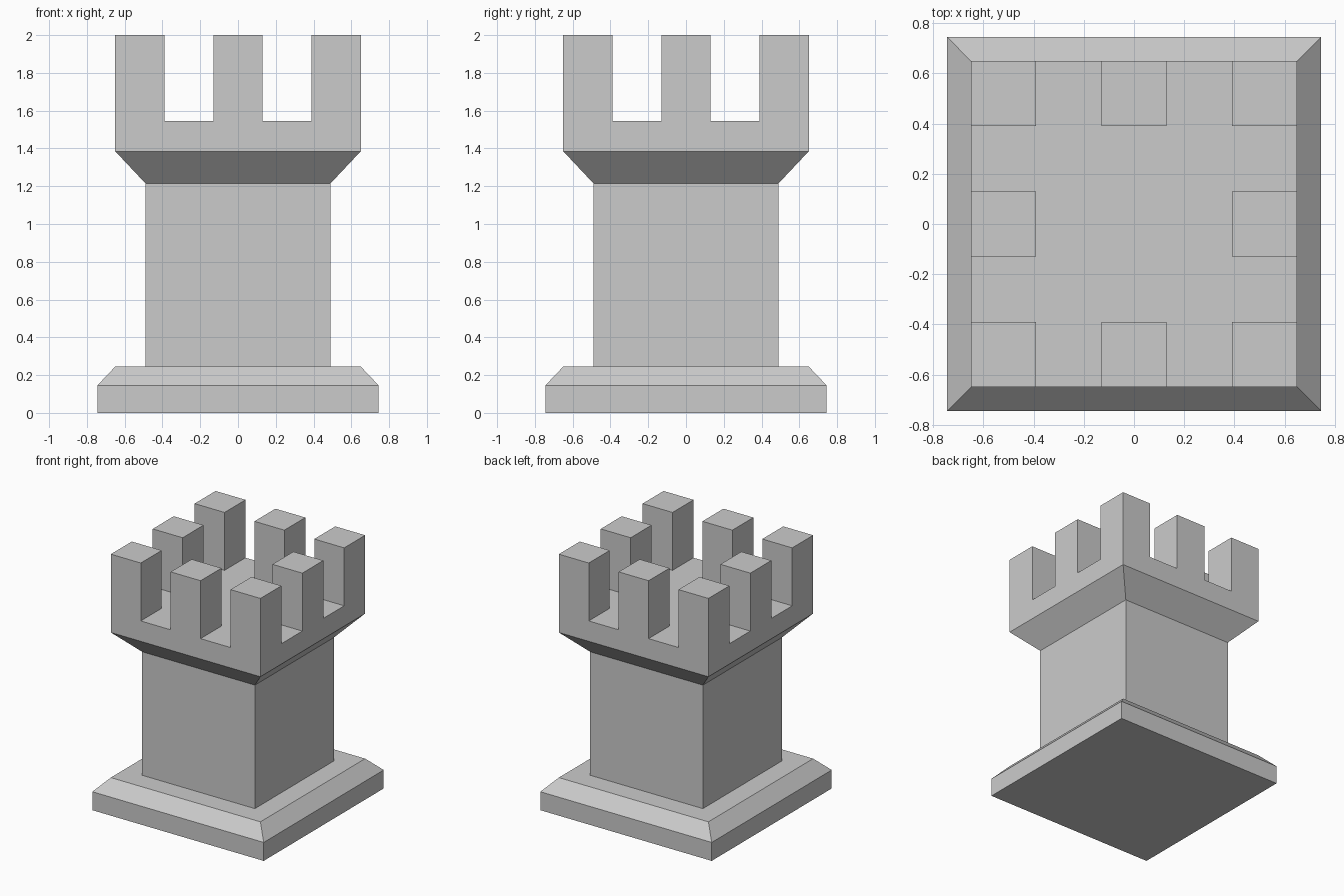
import bpy
import bmesh

if "Cube" in bpy.data.objects:
    bpy.data.objects.remove(bpy.data.objects["Cube"])

# Square cross-sections from bottom to top: (half width, height)
PROFILE = [(0.745, 0.0), (0.745, 0.145), (0.65, 0.245), (0.49, 0.245),
           (0.49, 1.215), (0.65, 1.385), (0.65, 1.545)]
CUTS = (-0.39, -0.13, 0.13, 0.39)   # merlon edges across the top
TOP = 2.0

bm = bmesh.new()

# Foot, shaft and flared collar: loft the square sections
rings = [[bm.verts.new((sx * h, sy * h, z))
          for sx, sy in ((-1, -1), (1, -1), (1, 1), (-1, 1))]
         for h, z in PROFILE]
for lower, upper in zip(rings, rings[1:]):
    for i in range(4):
        j = (i + 1) % 4
        bm.faces.new((lower[i], lower[j], upper[j], upper[i]))
bm.faces.new(rings[0][::-1])
bm.faces.new(rings[-1])


def platform_faces():
    z = PROFILE[-1][1]
    return [f for f in bm.faces if all(abs(v.co.z - z) < 1e-4 for v in f.verts)]


# Divide the platform into a 5 x 5 grid
for axis in (0, 1):
    normal = [0, 0, 0]
    normal[axis] = 1
    for c in CUTS:
        faces = platform_faces()
        edges = {e for f in faces for e in f.edges}
        verts = {v for f in faces for v in f.verts}
        bmesh.ops.bisect_plane(bm, geom=[*verts, *edges, *faces], dist=1e-5,
                               plane_co=[n * c for n in normal], plane_no=normal)


# Merlons: raise the corner and mid-side cells
def is_merlon(face):
    c = face.calc_center_median()
    cell = [round(v / 0.26) for v in c.xy]
    return all(i % 2 == 0 for i in cell) and any(cell)


result = bmesh.ops.extrude_face_region(
    bm, geom=[f for f in platform_faces() if is_merlon(f)])
for v in result["geom"]:
    if isinstance(v, bmesh.types.BMVert):
        v.co.z = TOP

# Rejoin the remaining floor into one flat face
bmesh.ops.dissolve_faces(bm, faces=platform_faces())
bmesh.ops.recalc_face_normals(bm, faces=bm.faces)

mesh = bpy.data.meshes.new("castle_tower")
bm.to_mesh(mesh)
bm.free()
bpy.context.collection.objects.link(bpy.data.objects.new("castle_tower", mesh))
